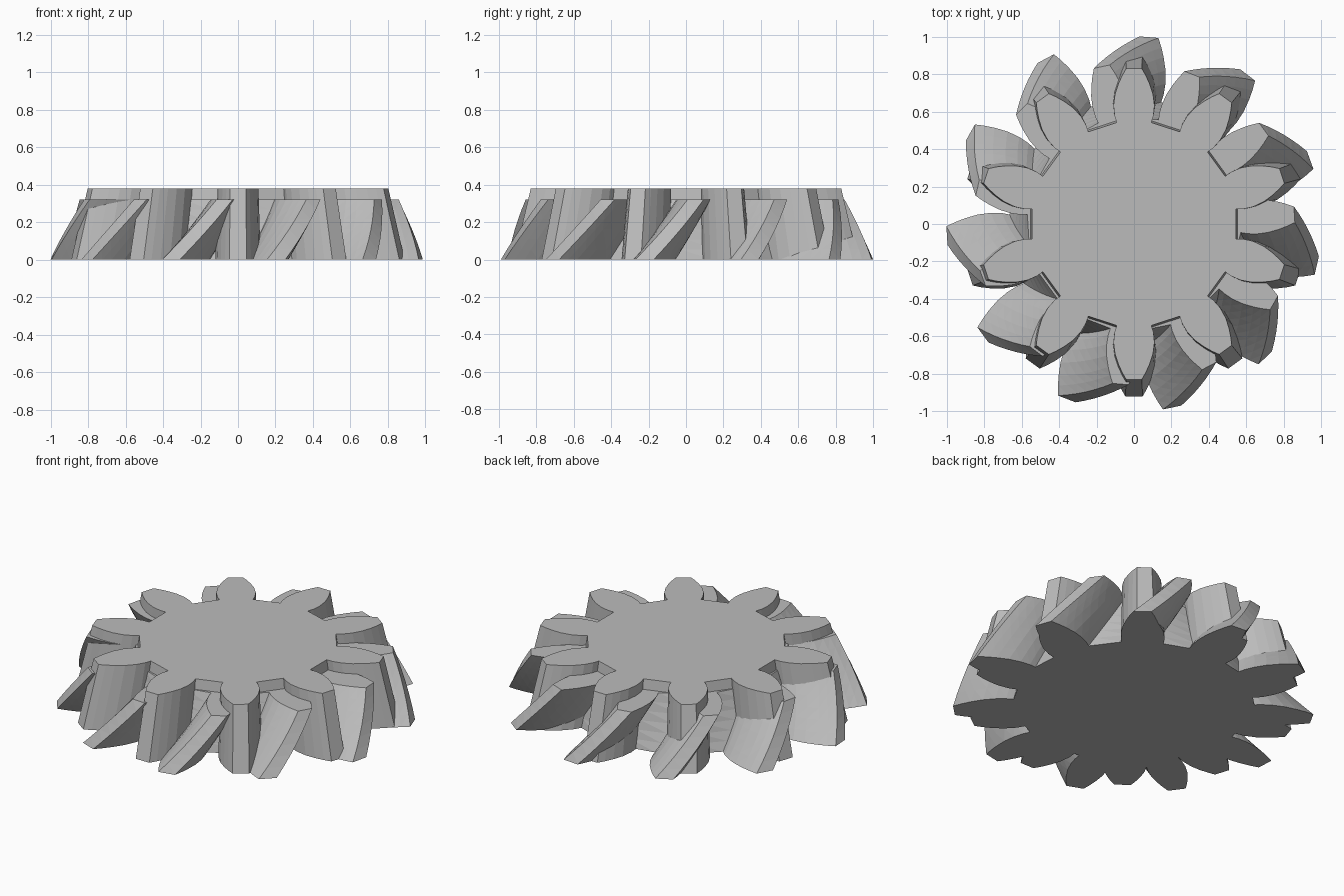
import bpy
import bmesh
from math import cos, sin, atan2, hypot, pi, radians

cube = bpy.data.objects.get("Cube")
if cube:
    bpy.data.objects.remove(cube)

steel = bpy.data.materials.new("plain_grey")
steel.use_nodes = True
grey = (0.5, 0.5, 0.5, 1)
steel.diffuse_color = grey
steel.node_tree.nodes["Principled BSDF"].inputs["Base Color"].default_value = grey


def gear(name, flank, teeth, phase, height, top_scale, twist, layers):
    """Loft a toothed outline upwards, shrinking and twisting it.
    flank lists (radius, half width) from tooth root to tip."""
    tooth = [(r, -w) for r, w in flank] + [(r, w) for r, w in reversed(flank)]
    outline = [(hypot(r, w), phase + 2 * pi * k / teeth + atan2(w, r))
               for k in range(teeth) for r, w in tooth]
    bm = bmesh.new()
    rings = []
    for i in range(layers + 1):
        t = i / layers
        s = 1 + (top_scale - 1) * t
        rings.append([bm.verts.new((s * r * cos(a + twist * t),
                                    s * r * sin(a + twist * t), height * t))
                      for r, a in outline])
    n = len(outline)
    for low, high in zip(rings, rings[1:]):
        for j in range(n):
            k = (j + 1) % n
            bm.faces.new((low[j], low[k], high[k], high[j]))
    bm.faces.new(rings[0][::-1])
    bm.faces.new(rings[-1])
    # split twisted side quads so that every facet is planar
    if twist:
        bmesh.ops.triangulate(bm, faces=[f for f in bm.faces if len(f.verts) == 4])
    mesh = bpy.data.meshes.new(name)
    bm.to_mesh(mesh)
    bm.free()
    mesh.materials.append(steel)
    obj = bpy.data.objects.new(name, mesh)
    bpy.context.collection.objects.link(obj)
    return obj


# upright tapered gear with ten straight teeth
straight_flank = [(0.60, 0.102), (0.64, 0.115), (0.70, 0.121), (0.77, 0.112),
                  (0.83, 0.092), (0.88, 0.069), (0.92, 0.046)]
body = gear("straight_gear", straight_flank, 10, pi / 2, 0.38, 0.902, 0, 1)

# wider, lower gear with eleven slanted teeth
slanted_flank = [(0.66, 0.092), (0.70, 0.102), (0.76, 0.107), (0.83, 0.102),
                 (0.90, 0.086), (0.95, 0.070), (1.0, 0.050)]
slanted = gear("slanted_gear", slanted_flank, 11, radians(-12.8), 0.32, 0.857,
               radians(16.2), 6)

# fuse both gears into one solid
union = body.modifiers.new("fuse", "BOOLEAN")
union.operation = "UNION"
union.solver = "EXACT"
union.object = slanted
bpy.context.view_layer.update()
fused = bpy.data.meshes.new_from_object(
    body.evaluated_get(bpy.context.evaluated_depsgraph_get()))
body.modifiers.clear()
body.data = fused
body.name = "double_gear"
bpy.data.objects.remove(slanted)
